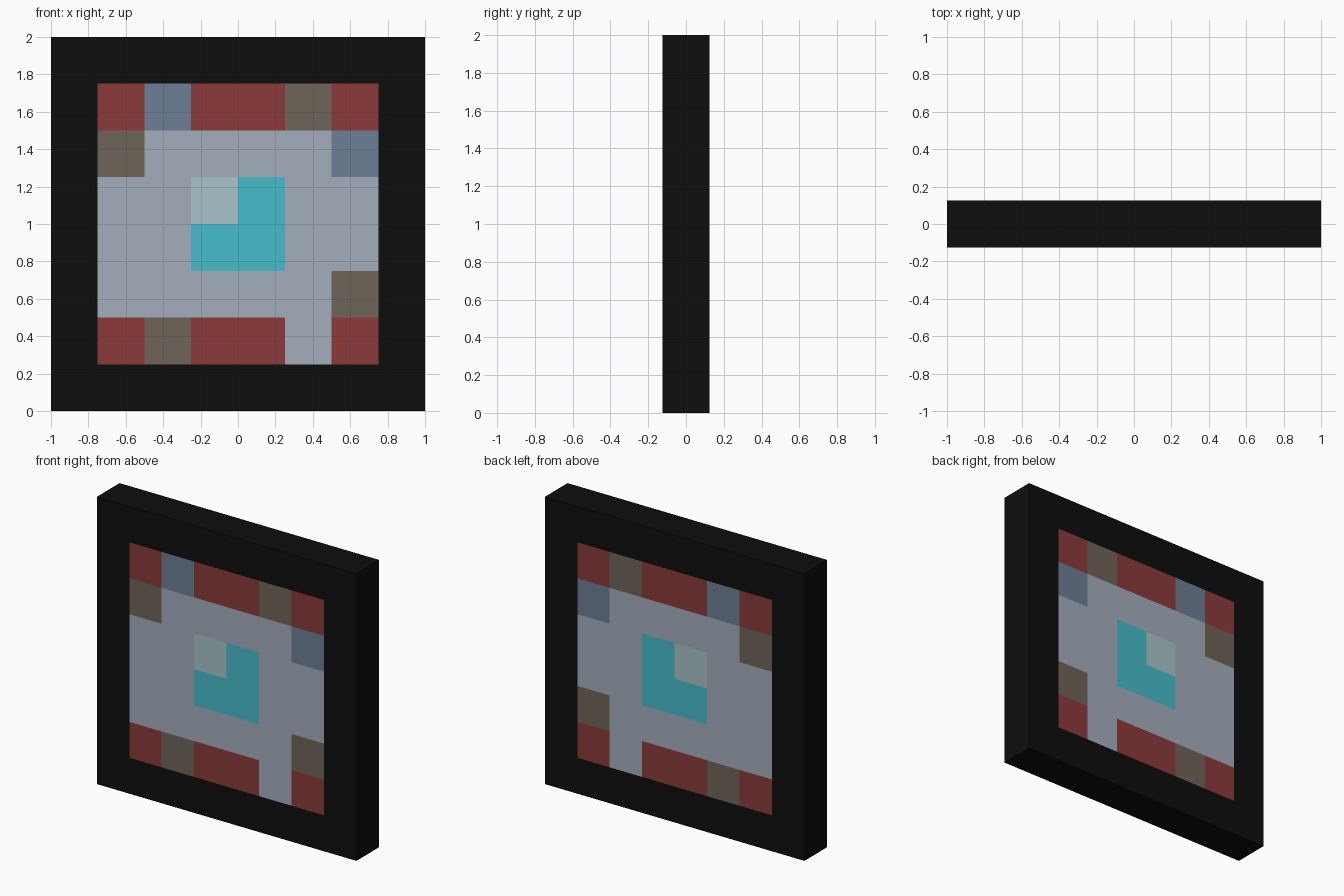
import bpy, bmesh

if "Cube" in bpy.data.objects:
    bpy.data.objects.remove(bpy.data.objects["Cube"])

HALF = 0.125   # half thickness of the slab
CELL = 0.25    # size of one coloured square


def srgb(r, g, b):
    def lin(c):
        c /= 255
        return c / 12.92 if c <= 0.04045 else ((c + 0.055) / 1.055) ** 2.4
    return (lin(r), lin(g), lin(b), 1)


def material(name, rgb):
    m = bpy.data.materials.new(name)
    m.diffuse_color = srgb(*rgb)
    m.use_nodes = True
    m.node_tree.nodes["Principled BSDF"].inputs["Base Color"].default_value = m.diffuse_color
    return m


def make_object(name, bm, mats):
    bmesh.ops.remove_doubles(bm, verts=bm.verts, dist=1e-5)
    me = bpy.data.meshes.new(name)
    bm.to_mesh(me)
    bm.free()
    for m in mats:
        me.materials.append(m)
    ob = bpy.data.objects.new(name, me)
    bpy.context.collection.objects.link(ob)
    return ob


def face(bm, pts, mat=0):
    f = bm.faces.new([bm.verts.new(p) for p in pts])
    f.material_index = mat


def both_sides(bm, xz, mat=0):
    """Same polygon on the front and the back of the slab."""
    face(bm, [(x, -HALF, z) for x, z in xz], mat)
    face(bm, [(x, HALF, z) for x, z in reversed(xz)], mat)


# Colours, keyed by the letters of the tile pattern
palette = {
    "R": material("red", (139, 58, 58)),
    "B": material("slate blue", (109, 127, 150)),
    "N": material("brown", (111, 100, 88)),
    "G": material("pale grey", (164, 173, 188)),
    "C": material("cyan", (70, 188, 203)),
    "L": material("pale teal", (168, 196, 200)),
}
black = material("black", (13, 13, 13))

# Black frame: outer walls plus a mitred border on front and back
bm = bmesh.new()
outer = [(-1, 0), (1, 0), (1, 2), (-1, 2)]
inner = [(x * 0.75, 1 + (z - 1) * 0.75) for x, z in outer]
for i in range(4):
    j = (i + 1) % 4
    a, b = outer[i], outer[j]
    both_sides(bm, [a, b, inner[j], inner[i]])
    face(bm, [(b[0], -HALF, b[1]), (a[0], -HALF, a[1]),
              (a[0], HALF, a[1]), (b[0], HALF, b[1])])
make_object("frame", bm, [black])

# Tiled panel flush with the frame, same pattern through to the back
pattern = ["RBRRNR",
           "NGGGGB",
           "GGLCGG",
           "GGCCGG",
           "GGGGGN",
           "RNRRGR"]
keys = list(palette)
bm = bmesh.new()
for r, row in enumerate(pattern):
    for c, key in enumerate(row):
        x, z = -0.75 + c * CELL, 1.5 - r * CELL
        both_sides(bm, [(x, z), (x + CELL, z), (x + CELL, z + CELL), (x, z + CELL)],
                   keys.index(key))
make_object("tiled_panel", bm, palette.values())
